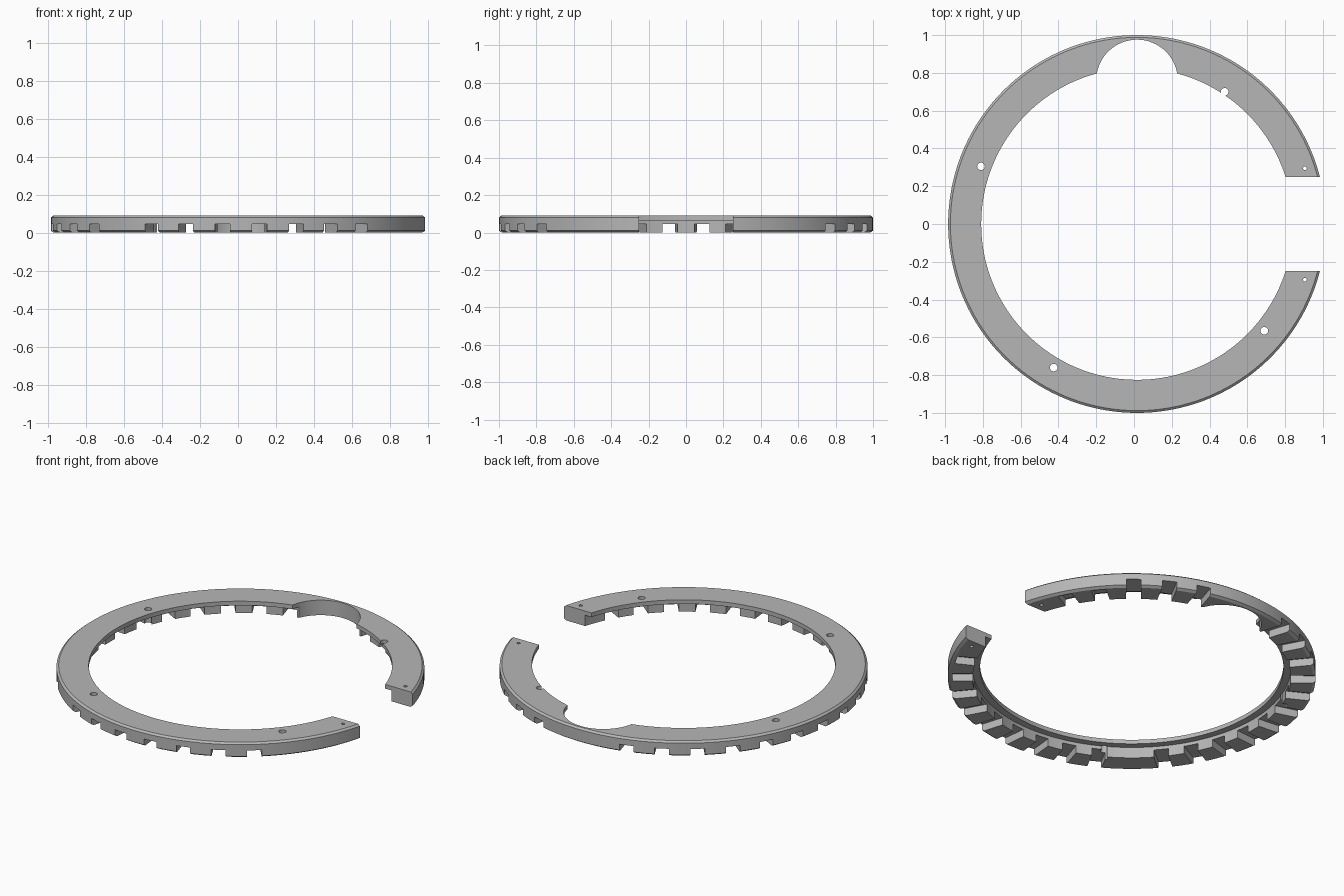
import bpy, bmesh, math
from mathutils import Matrix, Vector

if "Cube" in bpy.data.objects:
    bpy.data.objects.remove(bpy.data.objects["Cube"], do_unlink=True)

CX = 0.016          # ring axis offset caused by the open side
SEGMENTS = 160
PITCH = 360 / 32

grey = bpy.data.materials.new("plain grey")
grey.use_nodes = True
grey.diffuse_color = (0.47, 0.47, 0.47, 1)
grey.node_tree.nodes["Principled BSDF"].inputs["Base Color"].default_value = grey.diffuse_color


def make_object(name, bm):
    bmesh.ops.recalc_face_normals(bm, faces=bm.faces[:])
    mesh = bpy.data.meshes.new(name)
    bm.to_mesh(mesh)
    bm.free()
    mesh.materials.append(grey)
    obj = bpy.data.objects.new(name, mesh)
    bpy.context.collection.objects.link(obj)
    return obj


def add_box(bm, low, high, turn=0.0):
    """Box between two corners, turned about the ring axis."""
    low, high = Vector(low), Vector(high)
    matrix = (Matrix.Translation((CX, 0, 0)) @ Matrix.Rotation(turn, 4, "Z")
              @ Matrix.Translation((low + high) / 2)
              @ Matrix.Diagonal((*(high - low), 1)))
    bmesh.ops.create_cube(bm, size=1, matrix=matrix)


def add_cylinder(bm, x, y, radius, sides):
    bmesh.ops.create_cone(bm, cap_ends=True, segments=sides, radius1=radius,
                          radius2=radius, depth=0.4,
                          matrix=Matrix.Translation((x, y, 0.05)))


# Ring: stepped, chamfered profile revolved about the axis
profile = [(0.825, 0.065), (0.825, 0.09), (0.988, 0.09), (1, 0.08),
           (1, 0.01), (0.985, 0), (0.865, 0), (0.865, 0.065)]
bm = bmesh.new()
rings = []
for i in range(SEGMENTS):
    a = math.tau * i / SEGMENTS
    rings.append([bm.verts.new((CX + r * math.cos(a), r * math.sin(a), z))
                  for r, z in profile])
for i, ring in enumerate(rings):
    following = rings[(i + 1) % SEGMENTS]
    for j in range(len(profile)):
        k = (j + 1) % len(profile)
        bm.faces.new((ring[j], ring[k], following[k], following[j]))
body = make_object("toothed_open_ring", bm)

# Slots between the teeth: open outward, but blind beside the open side
slots = bmesh.new()
for k in range(2, 30):
    angle = (k + 0.5) * PITCH
    if k in (7, 8, 20):     # solid at the round notch and at the wide tooth
        continue
    blind = angle < 45 or angle > 315
    add_box(slots, (0.8, -0.04, -0.05), (0.975 if blind else 1.05, 0.04, 0.045),
            math.radians(angle))

# Open side and round notch
openings = bmesh.new()
add_box(openings, (0.5, -0.25, -0.1), (1.2, 0.25, 0.2))
add_cylinder(openings, CX, 0.76, 0.216, 64)

# Mounting holes and small pin holes
holes = bmesh.new()
for x, y in ((-0.81, 0.305), (-0.425, -0.76), (0.69, -0.565), (0.48, 0.70)):
    add_cylinder(holes, x, y, 0.02, 24)
for y in (-0.295, 0.295):
    add_cylinder(holes, 0.905, y, 0.01, 16)

# Cut everything out of the ring
bpy.context.view_layer.objects.active = body
for name, cutter_bm in (("slot_cutter", slots), ("opening_cutter", openings),
                        ("hole_cutter", holes)):
    cutter = make_object(name, cutter_bm)
    cutter.hide_render = True
    cut = body.modifiers.new(name, "BOOLEAN")
    cut.operation = "DIFFERENCE"
    cut.solver = "EXACT"
    cut.object = cutter
    bpy.ops.object.modifier_apply(modifier=cut.name)
    bpy.data.objects.remove(cutter, do_unlink=True)

# Smooth curved walls, keep the edges crisp
bpy.ops.object.select_all(action="DESELECT")
body.select_set(True)
bpy.ops.object.shade_smooth_by_angle(angle=math.radians(25))
